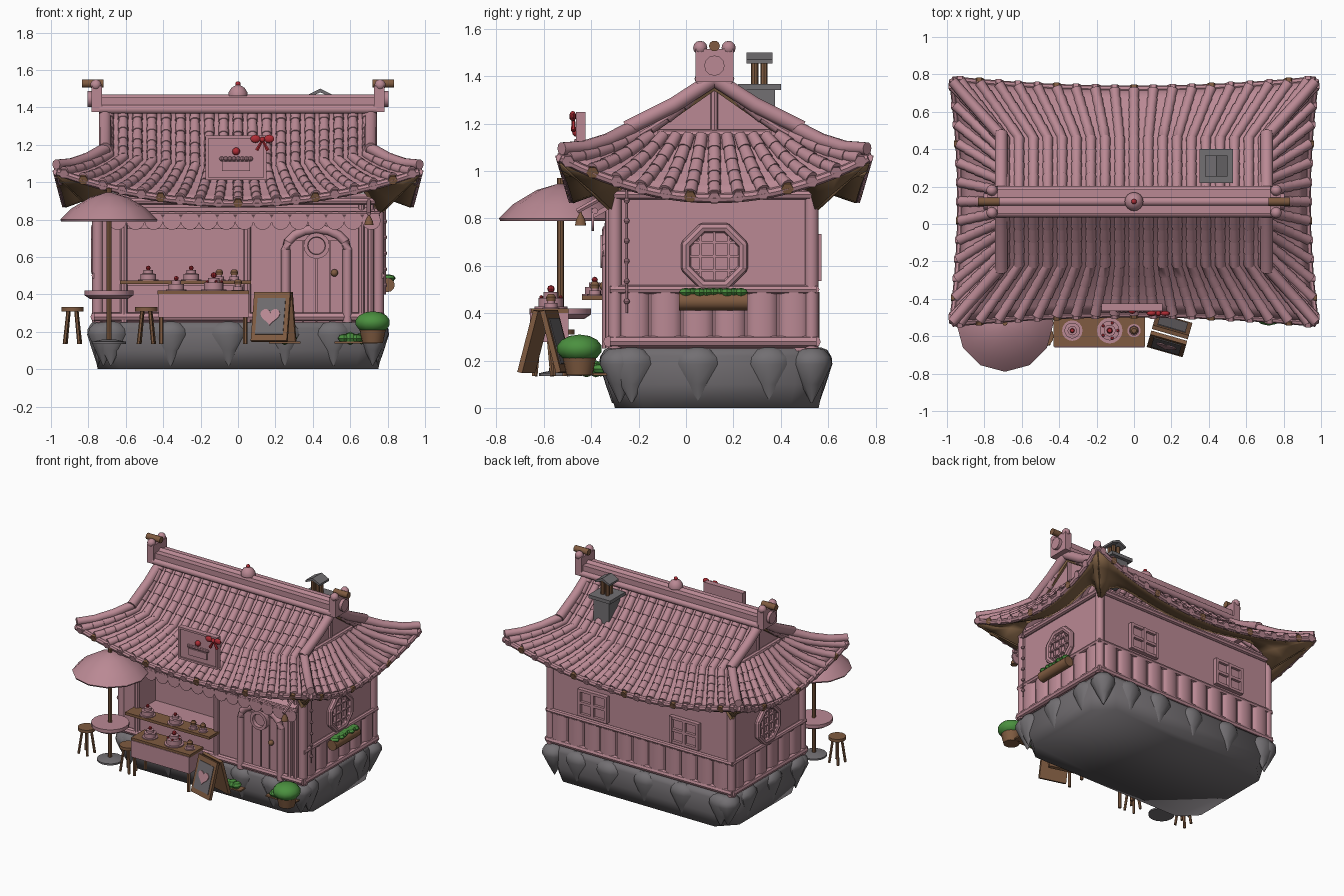
import bpy, bmesh, math, random
from mathutils import Vector as V, Matrix as M

if "Cube" in bpy.data.objects:
    bpy.data.objects.remove(bpy.data.objects["Cube"])
random.seed(3)
pi = math.pi

def mat(name, *c):
    m = bpy.data.materials.new(name)
    m.diffuse_color = (*c, 1)
    m.use_nodes = True
    m.node_tree.nodes["Principled BSDF"].inputs["Base Color"].default_value = m.diffuse_color
    return m

PINK = mat("dusty_pink", .49, .25, .295)
WOOD = mat("wood", .215, .105, .052)
DARK = mat("dark_wood", .25, .14, .068)
STONE = mat("stone_grey", .17, .16, .17)
BASE = mat("base_grey", .16, .148, .158)
GREEN = mat("leaf_green", .07, .28, .05)
RED = mat("cherry_red", .42, .025, .035)
parts = {}

def part(name, m):
    if name not in parts:
        parts[name] = (bmesh.new(), m, [])
    return parts[name][0]

def loft(name, m, rings):
    bm = part(name, m)
    vs = [[bm.verts.new(p) for p in r] for r in rings]
    n = len(vs[0])
    for a, b in zip(vs, vs[1:]):
        for i in range(n):
            bm.faces.new((a[i], a[(i+1) % n], b[(i+1) % n], b[i]))
    bm.faces.new(vs[0][::-1])
    bm.faces.new(vs[-1])

def tube(name, m, pts, r, n=10):
    pts = [V(p) for p in pts]
    rs = r if isinstance(r, (list, tuple)) else [r]*len(pts)
    rings = []
    for i, p in enumerate(pts):
        t = (pts[min(i+1, len(pts)-1)] - pts[max(i-1, 0)]).normalized()
        a = t.cross(V((0, 0, 1)) if abs(t.z) < .95 else V((0, 1, 0))).normalized()
        b = a.cross(t)
        rings.append([p + rs[i]*(a*math.cos(k*2*pi/n) + b*math.sin(k*2*pi/n)) for k in range(n)])
    loft(name, m, rings)

def lathe(name, m, c, prof, n=16, sx=1, sy=1):
    loft(name, m, [[(c[0]+sx*r*math.cos(k*2*pi/n), c[1]+sy*r*math.sin(k*2*pi/n), c[2]+z)
                    for k in range(n)] for r, z in prof])

def box(name, m, c, s, rot=None):
    mx = M.Translation(c) @ (rot or M()) @ M.Diagonal((*s, 1))
    bmesh.ops.create_cube(part(name, m), size=1, matrix=mx)

def ball(name, m, c, r, n=12):
    r = r if isinstance(r, tuple) else (r, r, r)
    bmesh.ops.create_uvsphere(part(name, m), u_segments=n, v_segments=max(n//2, 4), radius=1,
                              matrix=M.Translation(c) @ M.Diagonal((*r, 1)))

def sheet(name, m, f, nu, nv):
    bm = part(name, m)
    parts[name][2].append(.012)
    g = [[bm.verts.new(f(-1+2*i/nu, j/nv)) for j in range(nv+1)] for i in range(nu+1)]
    for i in range(nu):
        for j in range(nv):
            bm.faces.new((g[i][j], g[i+1][j], g[i+1][j+1], g[i][j+1]))

# Stone plinth with pointed boulders
def rect(x, y0, y1, z, c=.12):
    return [(-x+c, y0, z), (x-c, y0, z), (x, y0+c, z), (x, y1-c, z),
            (x-c, y1, z), (-x+c, y1, z), (-x, y1-c, z), (-x, y0+c, z)]
loft("plinth", BASE, [rect(.75, -.30, .56, 0), rect(.77, -.33, .58, .1),
                      rect(.77, -.33, .58, .22), rect(.76, -.32, .57, .25)])
drops = [(x, y, 1, .6) for x in (-.68, -.36, -.05, .25, .51) for y in (-.31, .56)]
drops += [(s*.75, y, .6, 1) for s in (-1, 1) for y in (-.23, .05, .35)]
drops += [(s*.72, y, .9, .9) for s in (-1, 1) for y in (-.28, .53)]
for x, y, sx, sy in drops:
    k = random.uniform(.92, 1.05)
    lathe("boulders", STONE, (x, y, 0), [(.004, .02), (.05*k, .1), (.095*k, .185), (.09*k, .215), (.06*k, .245), (.02, .255)], 9, sx, sy)

# House body with a recessed serving window
box("house_walls", PINK, (0, .21, .59), (1.5, .66, .70))
for x0, x1, z0, z1 in ((-.75, -.6, .24, .94), (.04, .75, .24, .94), (-.6, .04, .24, .45), (-.6, .04, .75, .94)):
    box("front_wall", PINK, ((x0+x1)/2, -.215, (z0+z1)/2), (x1-x0, .2, z1-z0))
for x in (-.75, .75):
    for y in (-.30, .53):
        tube("corner_posts", PINK, [(x, y, .25), (x, y, .96)], .03)
for z, r in ((.28, .024), (.5, .018), (.9, .02)):
    for s in (-1, 1):
        tube("wall_rails", PINK, [(s*.765, -.32, z), (s*.765, .55, z)], r, 8)
    tube("wall_rails", PINK, [(-.77, .545, z), (.77, .545, z)], r, 8)
    if z != .5:
        tube("wall_rails", PINK, [(-.77, -.325, z), (.77, -.325, z)], r, 8)
# Rounded wainscot panels
for i in range(6):
    for s in (-1, 1):
        lathe("wainscot", PINK, (s*.745, -.22+i*.135, .29), [(.066, 0), (.066, .2)], 12, .5)
for i in range(11):
    lathe("wainscot", PINK, (-.67+i*.134, .535, .29), [(.064, 0), (.064, .2)], 12, 1, .45)

# Octagonal lattice windows on both ends
for s in (-1, 1):
    x = s*.765
    oc = [(x, .12+.13*math.cos((k+.5)*pi/4), .64+.13*math.sin((k+.5)*pi/4)) for k in range(9)]
    loft("round_window_panes", PINK, [[(s*.74, p[1], p[2]) for p in oc[:8]], [(s*.756, p[1], p[2]) for p in oc[:8]]])
    for a, b in zip(oc, oc[1:]):
        tube("round_window_frames", PINK, [a, b], .021, 8)
        ball("round_window_frames", PINK, a, .021, 8)
    for d in (-.06, 0, .06):
        box("window_lattice", PINK, (x, .12+d, .64), (.018, .01, .22))
        box("window_lattice", PINK, (x, .12, .64+d), (.018, .22, .01))
# Planter below the right window
tube("window_box", WOOD, [(.80, -.03, .45), (.80, .26, .45)], .038, 12)
for i in range(9):
    ball("window_box_leaves", GREEN, (.80+random.uniform(-.01, .01), .0+i*.029, .487), (.036, .03, .02), 8)

# Square back windows
for x in (-.38, .38):
    box("back_window_panes", PINK, (x, .545, .635), (.2, .01, .17))
    for d in (-1, 0, 1):
        box("back_window_frames", PINK, (x+d*.11, .555, .635), (.022, .035, .2))
        box("back_window_frames", PINK, (x, .555, .635+d*.09), (.24, .03, .02))

# Serving window frame, shelf and scalloped awning
for x in (-.61, .05):
    tube("serving_frame", PINK, [(x, -.325, .25), (x, -.325, .78)], .02, 8)
box("serving_shelf", WOOD, (-.28, -.38, .465), (.70, .12, .02))
box("awning", PINK, (.02, -.35, .835), (1.42, .10, .02), M.Rotation(.5, 4, 'X'))
for i in range(15):
    x = -.645+i*.097
    tube("awning_scallops", PINK, [(x, -.388, .795), (x, -.398, .795)], .05, 14)
tube("awning_rail", PINK, [(-.7, -.385, .832), (.76, -.385, .832)], .014, 8)

# Arched plank door
arch = [(.255, -.33, .25), (.255, -.33, .64)]
arch += [(.42-.165*math.cos(a*pi/8), -.33, .64+.11*math.sin(a*pi/8)) for a in range(1, 8)]
arch += [(.585, -.33, .64), (.585, -.33, .25)]
tube("door_arch", PINK, arch, .025)
for i in range(4):
    box("door_planks", PINK, (.312+i*.072, -.318, .47), (.066, .02, .44))
loft("door_porthole", PINK, [[(.42+r*math.cos(k*pi/8), y, .66+r*math.sin(k*pi/8)) for k in range(16)]
                             for r, y in ((.07, -.32), (.07, -.36), (.048, -.36), (.045, -.335))])
ball("door_knob", WOOD, (.515, -.345, .515), .02)
for x in (.66, .71):
    tube("front_posts", PINK, [(x, -.325, .25), (x, -.325, .88)], .017, 8)

# Curved roof surfaces
def slope(s, u, v):
    a = V((.72*u, .12, 1.40))
    b = V((.72*u, .12+s*.34, 1.08+.07*u*u))
    e = V((.97*u, .12+s*(.60+.05*u*u), .90+.17*u*u))
    if v < .5:
        return a.lerp(b, 2*v) - V((0, 0, .02*math.sin(2*pi*v)))
    return b.lerp(e, 2*v-1) - V((0, 0, .015*math.sin(pi*(2*v-1))))

def skirt(s, t, v):
    p = V((s*.70, .12+.34*t, 1.15)).lerp(V((s*(.925+.045*t*t), .12+.65*t, .90+.17*t*t)), v)
    return p - V((0, 0, .015*math.sin(pi*v)))

def tiles(f, u, n):
    pts, rs = [], []
    for k in range(n):
        pts += [f(u, k/n+.001), f(u, (k+1)/n-.001)]
        rs += [.025, .029]
    tube("roof_tiles", PINK, pts, rs, 10)

def soffit_edge(x, y, u):
    return V((x, y, .935+.15*u*u-.25*u**8))

def tile_end(q, d, i):
    tube("wooden_tile_ends" if i % 4 == 1 else "tile_ends", WOOD if i % 4 == 1 else PINK,
         [q-V((0, 0, .008)), q+d-V((0, 0, .014))], .026, 6)

for s in (-1, 1):
    f, g = (lambda u, v, s=s: slope(s, u, v)), (lambda u, v, s=s: skirt(s, u, v))
    sheet("roof_deck", PINK, f, 20, 10)
    sheet("roof_deck", PINK, g, 12, 5)
    for i in range(19):
        u = -.96+i*1.92/18
        tiles(f, u, 10)
        tile_end(f(u, 1), V((0, s*.02, 0)), i)
    for i in range(13):
        u = -.95+i*1.9/12
        tiles(g, u, 5)
        tile_end(g(u, 1), V((s*.02, 0, 0)), i)
    # Wooden soffit from eave to wall
    dn = V((0, 0, .025))
    sheet("soffit", DARK, lambda u, v: (f(u, 1)-dn).lerp(soffit_edge(.76*u, .115+s*.43, u), v), 20, 3)
    sheet("soffit", DARK, lambda u, v: (g(u, 1)-dn).lerp(soffit_edge(s*.76, .115+.43*u, u), v), 20, 3)
    tube("eave_trim", PINK, [f(-1+i/8, 1)-dn*.6 for i in range(17)], .02, 8)
    tube("eave_trim", PINK, [g(-1+i/8, 1)-dn*.6 for i in range(17)], .02, 8)
    # Gable wall, barge tubes and hip ridges
    loft("gable_walls", PINK, [[(x, -.2, 1.12), (x, .44, 1.12), (x, .12, 1.38)] for x in (s*.64, s*.68)])
    tube("gable_rail", PINK, [(s*.69, -.12, 1.155), (s*.69, .36, 1.155)], .02, 8)
    tube("gable_rail", PINK, [(s*.68, .12, 1.15), (s*.68, .12, 1.36)], .016, 8)
    for d in (-1, 1):
        tube("gable_trim", DARK, [(s*.69, .12, 1.355), (s*.69, .12+d*.25, 1.18)], .015, 6)
        tube("barge_ridges", PINK, [(s*.71, .12, 1.39), (s*.71, .12+d*.17, 1.28), (s*.71, .12+d*.37, 1.18)], .034)
        hip = [(s*.71, .12+d*.35, 1.18), (s*.80, .12+d*.45, 1.13), (s*.89, .12+d*.55, 1.10), (s*.972, .12+d*.645, 1.095)]
        tube("hip_ridges", PINK, hip, [.031, .03, .029, .027])

# Main ridge with end blocks and finial
box("ridge_beam", PINK, (0, .12, 1.415), (1.46, .13, .075))
for y, z, r in ((.06, 1.39, .024), (.18, 1.39, .024), (.12, 1.445, .024)):
    tube("ridge_tubes", PINK, [(-.74, y, z), (.74, y, z)], r)
for s in (-1, 1):
    box("ridge_ends", PINK, (s*.755, .12, 1.445), (.055, .16, .14))
    tube("ridge_end_disc", PINK, [(s*.76, .12, 1.445), (s*.805, .12, 1.445)], .043, 12)
    tube("ridge_rods", WOOD, [(s*.72, .12, 1.528), (s*.835, .12, 1.528)], .023)
    for y in (.06, .18):
        ball("ridge_end_balls", PINK, (s*.76, y, 1.52), .03)
lathe("ridge_finial", PINK, (0, .12, 1.46), [(.05, 0), (.05, .02), (.035, .045), (.01, .06)])
ball("finial_cherry", RED, (0, .12, 1.525), .014)

# Chimney
box("chimney_stack", STONE, (.44, .31, 1.26), (.13, .13, .18))
box("chimney_stack", STONE, (.44, .31, 1.355), (.18, .18, .025))
for x, y in ((.42, .29), (.46, .29), (.42, .33), (.46, .33)):
    tube("chimney_pots", WOOD, [(x, y, 1.36), (x, y, 1.46)], .015, 8)
loft("chimney_cap", STONE, [[(.38, y, 1.455), (.44, y, 1.48), (.50, y, 1.455), (.50, y, 1.47), (.44, y, 1.5), (.38, y, 1.47)]
                            for y in (.255, .365)])

# Roof sign with cake relief and bow
box("sign_board", PINK, (-.01, -.44, 1.13), (.31, .03, .22))
for d in (-1, 1):
    box("sign_frame", PINK, (-.01+d*.155, -.445, 1.13), (.015, .04, .235))
    box("sign_frame", PINK, (-.01, -.445, 1.13+d*.112), (.32, .04, .015))
    ball("bow", RED, (.13+d*.037, -.478, 1.232), (.028, .014, .022), 10)
    tube("bow", RED, [(.13, -.475, 1.225), (.13+d*.03, -.475, 1.17)], [.006, .011], 6)
ball("bow", RED, (.13, -.478, 1.228), .015)
box("sign_cake", PINK, (-.01, -.458, 1.085), (.15, .015, .05))
for i in range(8):
    ball("sign_cake", PINK, (-.087+i*.022, -.46, 1.125), .0135, 8)
ball("sign_cherry", RED, (-.01, -.46, 1.165), .021)

# Hanging bell bracket and bead string
tube("bell_bracket", PINK, [(.70, -.30, .92), (.70, -.46, .83)], .012, 6)
lathe("bell", WOOD, (.70, -.445, .77), [(.025, 0), (.02, .025), (.006, .05), (.003, .07)], 10)
tube("bead_string", PINK, [(.785, -.25, .4), (.785, -.25, .92)], .005, 6)
for i in range(6):
    ball("bead_string", PINK, (.785, -.25, .45+i*.085), .013, 8)

# Parasol, round table and stools
lathe("parasol", PINK, (-.69, -.53, 0), [(.255, .79), (.26, .80), (.2, .86), (.1, .92), (.015, .945)], 12)
tube("parasol_pole", WOOD, [(-.69, -.53, .14), (-.69, -.53, .97)], .014, 8)
lathe("parasol_foot", STONE, (-.69, -.53, .135), [(.09, 0), (.09, .012), (.03, .025)])
lathe("round_table", PINK, (-.69, -.53, .375), [(.10, 0), (.13, .02), (.13, .045)], 20)
for x, y in ((-.885, -.53), (-.49, -.60)):
    lathe("stools", WOOD, (x, y, .31), [(.06, 0), (.06, .022)])
    for k in range(4):
        c, s = math.cos(k*pi/2+.7), math.sin(k*pi/2+.7)
        tube("stools", WOOD, [(x+.03*c, y+.03*s, .31), (x+.055*c, y+.055*s, .135)], .01, 6)

# Display table with cloth, and cakes
box("display_table", WOOD, (-.185, -.575, .41), (.49, .16, .02))
box("table_cloth", PINK, (-.185, -.578, .34), (.48, .162, .125))
for x in (-.41, .04):
    for y in (-.64, -.51):
        tube("table_legs", WOOD, [(x, y, .135), (x, y, .40)], .012, 6)
for x, y, z, k in ((-.33, -.57, .42, 1), (-.13, -.57, .42, 1.25), (0, -.57, .42, .65), (-.48, -.385, .475, 1),
                   (-.25, -.385, .475, 1), (-.1, -.385, .475, .6), (-.02, -.385, .475, .6)):
    lathe("cakes", PINK, (x, y, z), [(q*k, h*k) for q, h in ((.055, 0), (.055, .006), (.042, .006), (.042, .035), (.025, .036), (.025, .055))])
    if k > .7:
        ball("cake_cherries", RED, (x, y, z+.066*k), .013*k, 8)
    else:
        lathe("buns", WOOD, (x, y, z+.05*k), [(.03*k, 0), (.034*k, .015), (.02*k, .028)], 10)
for k in range(5):
    ball("cake_cherries", RED, (-.13+.043*math.cos(k*1.257), -.57+.043*math.sin(k*1.257), .468), .008, 8)

# Folding menu board with heart
turn = M.Rotation(math.radians(-16), 4, 'Z')
for d in (-1, 1):
    R = turn @ M.Rotation(math.radians(15*d), 4, 'X')
    c = V((.19, -.593, .28)) + turn @ V((0, d*.05, 0))
    box("menu_board", WOOD, c, (.2, .022, .27), R)
    box("menu_panel", BASE, c + R @ V((0, d*.01, 0)), (.155, .01, .2), R)
    if d < 0:
        loft("menu_heart", PINK, [[c + R @ V((.0034*16*math.sin(t*pi/12)**3, y, .0032*(13*math.cos(t*pi/12)-5*math.cos(t*pi/6)
             - 2*math.cos(t*pi/4)-math.cos(t*pi/3)))) for t in range(24)] for y in (-.013, -.020)])

# Potted bush and low plants
lathe("plant_pot", WOOD, (.72, -.45, .14), [(.055, 0), (.075, .09), (.083, .09), (.083, .105)])
ball("bush", GREEN, (.72, -.45, .25), (.096, .096, .06), 14)
for x, y, r in ((.25, -.42, .055), (.60, -.38, .055), (.66, -.36, .05)):
    box("plant_trays", WOOD, (x, y, .142), (.17, .06, .01))
    for d in (-.5, 0, .5):
        ball("low_plants", GREEN, (x+d*r*1.2, y, .165), (r*.6, r*.7, r*(.65-abs(d)*.4)), 8)

# Turn every part into an object
for name, (bm, m, thick) in parts.items():
    bmesh.ops.recalc_face_normals(bm, faces=bm.faces)
    me = bpy.data.meshes.new(name)
    bm.to_mesh(me)
    bm.free()
    me.materials.append(m)
    ob = bpy.data.objects.new(name, me)
    bpy.context.collection.objects.link(ob)
    if thick:
        ob.modifiers.new("thickness", 'SOLIDIFY').thickness = thick[0]
    if name == "plinth":
        me.shade_smooth()
        continue
    bpy.context.view_layer.objects.active = ob
    ob.select_set(True)
bpy.ops.object.shade_smooth_by_angle(angle=math.radians(40))
